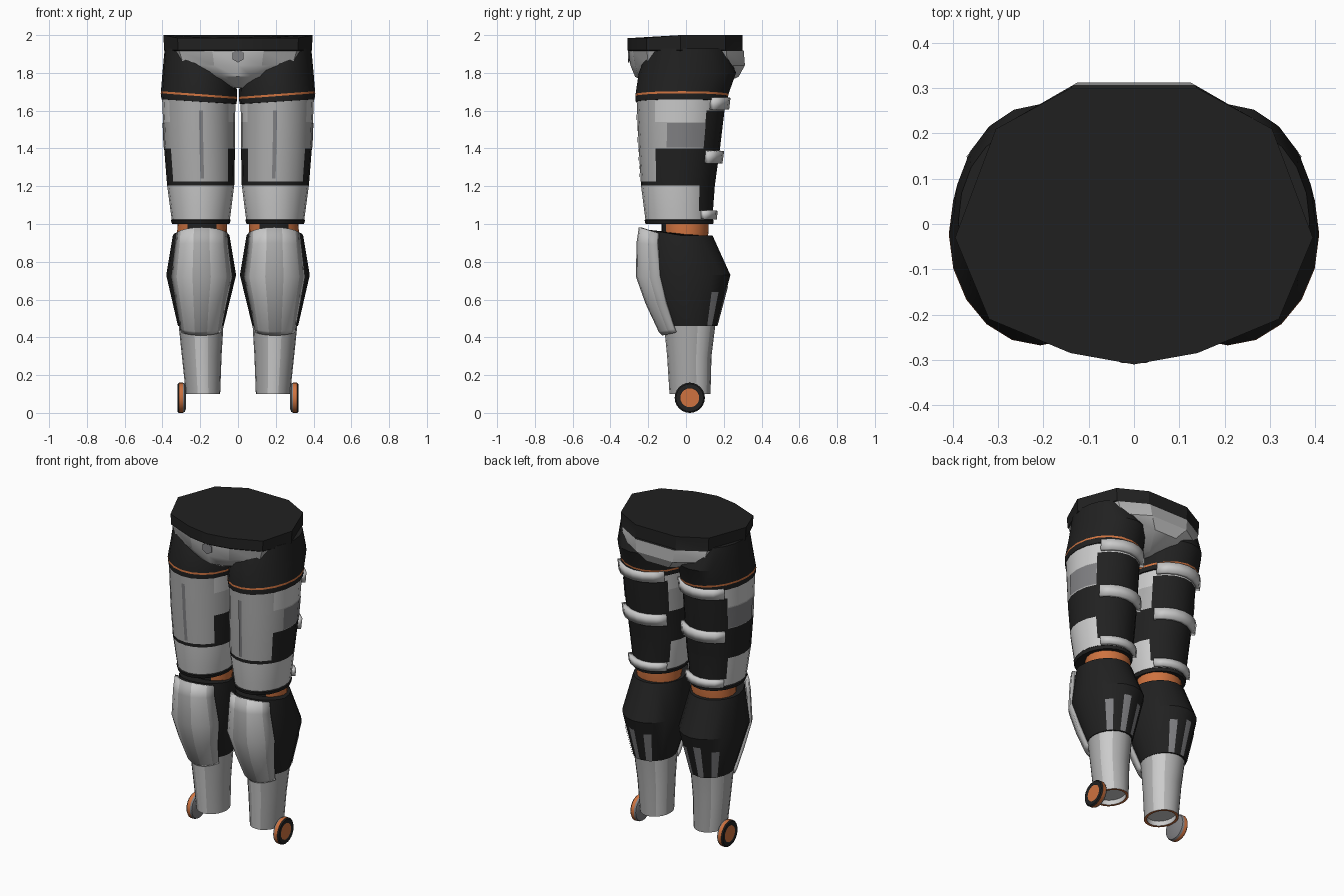
import bpy, bmesh, math
from mathutils import Matrix

if "Cube" in bpy.data.objects:
    bpy.data.objects.remove(bpy.data.objects["Cube"])

COLORS = {"black": (0.015, 0.015, 0.015), "light_grey": (0.6, 0.6, 0.6),
          "plate_grey": (0.43, 0.43, 0.43), "mid_grey": (0.22, 0.22, 0.23),
          "orange": (0.62, 0.17, 0.05)}
BLACK, LIGHT, PLATE, MID, ORANGE = range(5)
MATS = []
for name, c in COLORS.items():
    m = bpy.data.materials.new(name)
    m.diffuse_color = (*c, 1)
    m.use_nodes = True
    m.node_tree.nodes["Principled BSDF"].inputs["Base Color"].default_value = m.diffuse_color
    MATS.append(m)


def finish(bm, name, mirror=True, thick=0, angle=28):
    """Turn a bmesh into a shaded object, optionally thickened and mirrored."""
    me = bpy.data.meshes.new(name)
    bm.to_mesh(me)
    bm.free()
    for m in MATS:
        me.materials.append(m)
    ob = bpy.data.objects.new(name, me)
    bpy.context.collection.objects.link(ob)
    bpy.ops.object.select_all(action='DESELECT')
    ob.select_set(True)
    bpy.context.view_layer.objects.active = ob
    bpy.ops.object.shade_smooth_by_angle(angle=math.radians(angle))
    if thick:
        s = ob.modifiers.new("thickness", 'SOLIDIFY')
        s.thickness, s.offset = thick, -1
    if mirror:
        ob.modifiers.new("other_side", 'MIRROR').use_mirror_merge = False
    return ob


def skin(bm, rows, closed, rule, dev):
    """Bridge top-down rows of vertices; rule(row, column deviation) gives the colour."""
    n = len(rows[0])
    for i in range(len(rows) - 1):
        for j in range(n if closed else n - 1):
            k = (j + 1) % n
            f = bm.faces.new((rows[i][j], rows[i + 1][j], rows[i + 1][k], rows[i][k]))
            f.material_index = rule(i, dev(j))


def loft(name, rings, rule, a0=0, a1=360, n=20, caps=None, thick=0, xform=None):
    """Rings are (z, x0, x1, y0, y1[, side tilt, front tilt]); angles start at the front."""
    bm = bmesh.new()
    closed = a1 - a0 >= 360
    step = (a1 - a0) / n
    rows = []
    for z, x0, x1, y0, y1, *tilt in rings:
        tx, ty = (tilt + [0, 0])[:2]
        row = []
        for j in range(n if closed else n + 1):
            a = math.radians(a0 + j * step)
            s, c = math.sin(a), math.cos(a)
            row.append(bm.verts.new(((x0 + x1) / 2 + (x1 - x0) / 2 * s,
                                     (y0 + y1) / 2 - (y1 - y0) / 2 * c,
                                     z + tx * s + ty * max(c, 0))))
        rows.append(row)

    def dev(j):
        a = (a0 + (j + 0.5) * step) % 360
        return min(a, 360 - a)
    skin(bm, rows, closed, rule, dev)
    if caps:
        bm.faces.new(rows[0]).material_index = caps[0]
        bm.faces.new(rows[-1][::-1]).material_index = caps[1]
    if xform:
        bm.transform(xform)
    return finish(bm, name, thick=thick)


def ring_at(rings, z, grow=0):
    """Ring interpolated at height z, enlarged by grow."""
    for a, b in zip(rings, rings[1:]):
        if a[0] >= z >= b[0]:
            t = (a[0] - z) / (a[0] - b[0])
            x0, x1, y0, y1 = (p + (q - p) * t for p, q in zip(a[1:5], b[1:5]))
            return (z, x0 - grow, x1 + grow, y0 - grow, y1 + grow)


# --- pelvis: belt on top, grey briefs tapering to the crotch
outline = [(0, -.31), (.14, -.285), (.32, -.21), (.395, -.03), (.305, .21), (.14, .3), (0, .3)]
outline += [(-x, y) for x, y in outline[-2:0:-1]]
bm = bmesh.new()
rows = []
for z, sx, front, back in [(2, 1, 1, 1), (1.92, .99, 1, 1), (1.915, .97, .985, 1.02),
                           (1.84, .9, .95, 1.04), (1.78, .55, .87, .93), (1.72, .08, .5, .5)]:
    rows.append([bm.verts.new((x * sx, y * (front if y < 0 else back),
                               z - (.015 if z == 2 and y < -.2 else 0))) for x, y in outline])
skin(bm, rows, True,
     lambda i, j: BLACK if i < 2 else PLATE if i == 2 and 0 < j < 11 else LIGHT, lambda j: j)
bm.faces.new(rows[0]).material_index = BLACK
bm.faces.new(rows[-1][::-1]).material_index = LIGHT
finish(bm, "pelvis", mirror=False)

# --- small hexagonal plate at the waist
bm = bmesh.new()
bmesh.ops.create_cone(bm, cap_ends=True, segments=6, radius1=.035, radius2=.035, depth=.008)
bm.transform(Matrix.Translation((0, -.303, 1.89)) @ Matrix.Rotation(math.pi / 2, 4, 'X'))
for f in bm.faces:
    f.material_index = MID
finish(bm, "waist_plate", mirror=False)

# --- shorts with a thin orange piping above the hem
loft("shorts", [(1.93, .09, .388, -.2, .21), (1.8, .01, .4, -.25, .265),
                (1.688, .005, .408, -.267, .225, .015), (1.677, .005, .409, -.268, .223, .015),
                (1.648, .008, .405, -.266, .22, .012), (1.645, .03, .38, -.24, .19, .012)],
     lambda i, d: ORANGE if i == 2 else BLACK, caps=(BLACK, BLACK))

# --- thigh armour: front panel, banded sides, dark back
profile = [(1.67, .014, .402, -.262, .212), (1.4, .016, .391, -.25, .18),
           (1.2, .02, .375, -.238, .152), (1.03, .042, .352, -.216, .14), (1.0, .05, .345, -.21, .14)]
thigh = [ring_at(profile, z) for z in (1.66, 1.6, 1.54, 1.4, 1.225, 1.205, 1.07, 1.025)]
thigh += [ring_at(profile, 1.02, .006), ring_at(profile, 1.0, .004)]


def thigh_color(i, d):
    if i >= 7 or i == 4:
        return BLACK
    if d > 126 and 0 < i < 6:
        return BLACK
    if d < 54:
        return PLATE if i < 4 else LIGHT
    return (LIGHT, PLATE, MID, BLACK)[(0, 0, 2, 3, 3, 0, 0)[i]] if i != 2 else PLATE


loft("thigh", thigh, thigh_color, caps=(BLACK, BLACK))

# --- seam strip on the front panel and a darker side band
loft("thigh_seam", [ring_at(profile, z, .004) for z in (1.6, 1.4, 1.24)],
     lambda i, d: MID, -6, 0, 2)
loft("thigh_side_band", [ring_at(profile, z, .003) for z in (1.535, 1.405)],
     lambda i, d: MID, 72, 126, 3)

# --- straps across the back of the thigh
for k, (top, low) in enumerate([(1.668, 1.605), (1.385, 1.32), (1.07, 1.025)]):
    loft(f"thigh_strap_{k + 1}", [ring_at(profile, z, .024) for z in (top, low)],
         lambda i, d: LIGHT, 132, 228, 6, thick=.03)

# --- knee joint, orange with a black front
loft("knee", [(1.01, .06, .32, -.13, .12), (.96, .058, .322, -.13, .12), (.9, .06, .32, -.12, .11)],
     lambda i, d: BLACK if d < 36 else ORANGE, caps=(BLACK, BLACK))

# --- calf
calf = [(.94, .045, .345, -.2, .14, 0, .03), (.73, .01, .38, -.235, .235),
        (.46, .076, .318, -.115, .163)]
loft("calf", calf, lambda i, d: BLACK, caps=(BLACK, BLACK))
for k, (a, top) in enumerate([(128, .64), (162, .67), (196, .65)]):
    loft(f"calf_stripe_{k + 1}", [ring_at(calf, z, .004) for z in (top, .55, .461)],
         lambda i, d: MID, a, a + 15, 2)

# --- shin plate with a pointed top and rounded bottom
shin = [(.925, .035, .35, -.25, .14, 0, .058), (.88, .03, .357, -.262, .16, 0, .02),
        (.72, .005, .38, -.265, .225), (.58, .04, .35, -.215, .2),
        (.46, .07, .322, -.145, .165, 0, -.03), (.44, .076, .316, -.125, .16, 0, -.03)]
loft("shin_plate", shin, lambda i, d: PLATE if d < 16 or d > 45 else LIGHT,
     -60, 60, 8, thick=.02)

# --- lower leg with an orange cuff ring at the open bottom
loft("lower_leg", [(.5, .075, .318, -.12, .16), (.3, .087, .297, -.1, .135),
                   (.11, .094, .277, -.088, .13), (.1, .094, .276, -.087, .129),
                   (.1, .109, .261, -.07, .113), (.13, .109, .261, -.07, .113)],
     lambda i, d: ORANGE if i == 3 else LIGHT if i > 3 or d < 20 or 100 < d < 140 else PLATE,
     caps=(LIGHT, LIGHT))

# --- ankle wheel, turned so its axis points sideways
wheel = [(z, -r, r, -r, r) for z, r in [(.318, .05), (.32, .053), (.32, .073), (.313, .08),
                                        (.292, .08), (.282, .075), (.274, .055)]]
loft("ankle_wheel", wheel, lambda i, d: (BLACK, BLACK, BLACK, ORANGE, MID, MID)[i],
     caps=(ORANGE, MID), n=24,
     xform=Matrix.Translation((0, .02, .08)) @ Matrix.Rotation(math.pi / 2, 4, 'Y'))
